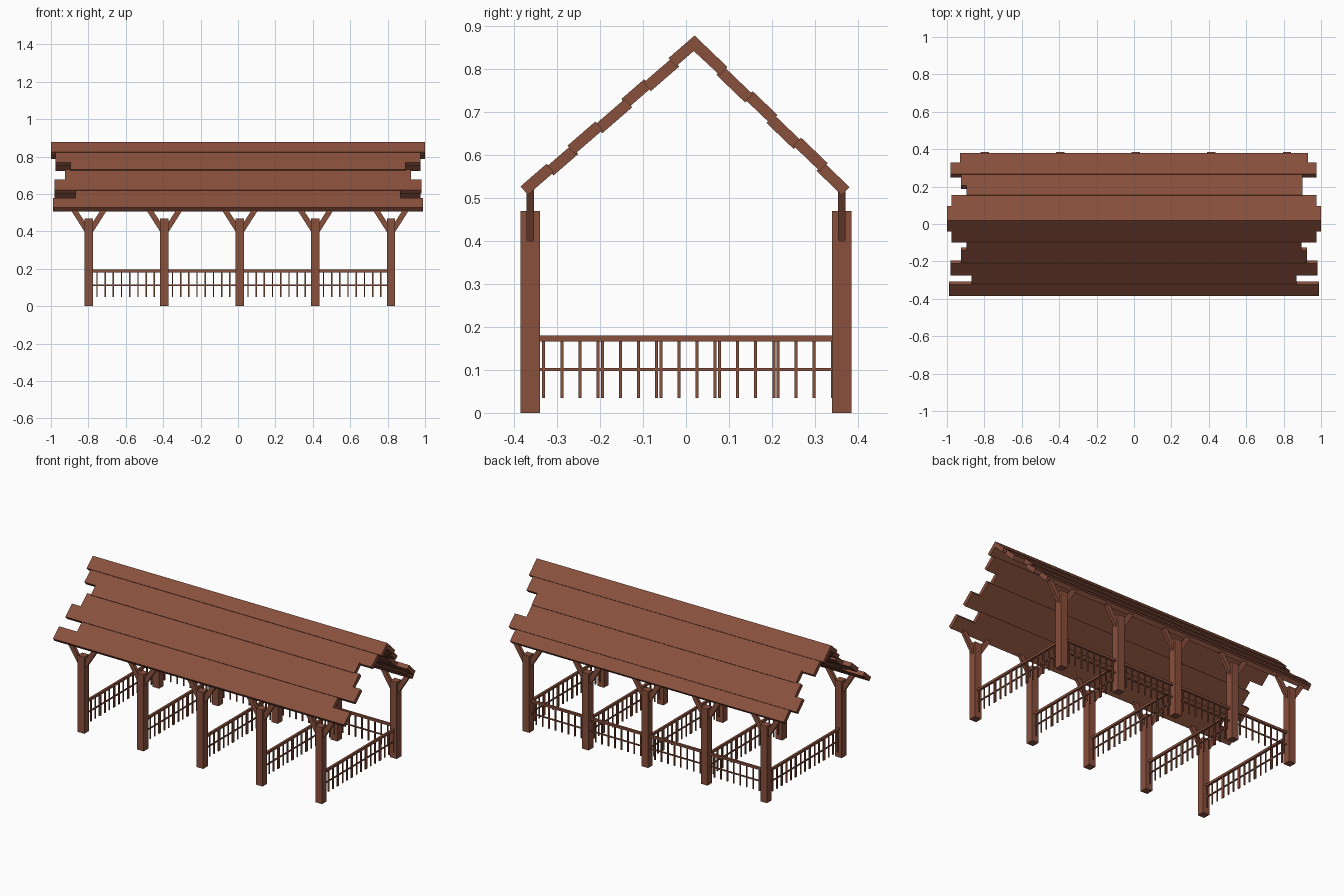
import bpy, bmesh
from mathutils import Vector

if "Cube" in bpy.data.objects:
    bpy.data.objects.remove(bpy.data.objects["Cube"])

wood = bpy.data.materials.new("brown_wood")
wood.diffuse_color = (0.25, 0.08, 0.046, 1)
wood.use_nodes = True
wood.node_tree.nodes["Principled BSDF"].inputs["Base Color"].default_value = wood.diffuse_color


def finish(name, bm):
    bmesh.ops.recalc_face_normals(bm, faces=bm.faces)
    me = bpy.data.meshes.new(name)
    bm.to_mesh(me)
    bm.free()
    me.materials.append(wood)
    ob = bpy.data.objects.new(name, me)
    bpy.context.collection.objects.link(ob)


def prism(bm, a, b):
    """Solid between two matching quads."""
    va = [bm.verts.new(p) for p in a]
    vb = [bm.verts.new(p) for p in b]
    bm.faces.new(va)
    bm.faces.new(vb[::-1])
    for i in range(4):
        j = (i + 1) % 4
        bm.faces.new((va[i], vb[i], vb[j], va[j]))


def box(bm, x0, x1, y0, y1, z0, z1):
    quad = [(x0, y0), (x1, y0), (x1, y1), (x0, y1)]
    prism(bm, [(x, y, z0) for x, y in quad], [(x, y, z1) for x, y in quad])


POST_X = [-0.797 + 0.4037 * i for i in range(5)]
HALF = 0.0225
Y_POST = 0.3625

# Posts and the V braces under the eaves
for side, sy in (("front", -1), ("back", 1)):
    for i, px in enumerate(POST_X):
        y = sy * Y_POST
        bm = bmesh.new()
        box(bm, px - HALF, px + HALF, y - HALF, y + HALF, 0, 0.47)
        finish(f"{side}_post_{i + 1}", bm)
        bm = bmesh.new()
        for s in (-1, 1):
            prof = [(0.01, 0.378), (0.102, 0.522), (0.068, 0.522), (0.01, 0.432)]
            prism(bm, [(px + s * x, y - 0.009, z) for x, z in prof],
                  [(px + s * x, y + 0.009, z) for x, z in prof])
        finish(f"{side}_braces_{i + 1}", bm)

# Railings across the building, one at each pair of posts
T = 0.0035
for i, px in enumerate(POST_X):
    bm = bmesh.new()
    box(bm, px - 0.007, px + 0.007, -0.345, 0.345, 0.166, 0.180)
    box(bm, px - T, px + T, -0.345, 0.345, 0.097, 0.104)
    for g in range(5):
        for k in range(4):
            y = -0.331 + 0.1362 * g + 0.0422 * k
            box(bm, px - T, px + T, y - T, y + T, 0.035, 0.17)
    finish(f"cross_railing_{i + 1}", bm)

# Railings along the back, between neighbouring posts
for i in range(4):
    bm = bmesh.new()
    x0, x1 = POST_X[i], POST_X[i + 1]
    y = Y_POST
    box(bm, x0, x1, y - 0.007, y + 0.007, 0.181, 0.195)
    box(bm, x0, x1, y - T, y + T, 0.108, 0.115)
    for k in range(8):
        x = x0 + 0.043 + 0.0438 * k
        box(bm, x - T, x + T, y - T, y + T, 0.05, 0.185)
    finish(f"back_railing_{i + 1}", bm)

# Roof boards: cross-section in y/z, drawn out along x
RIDGE = Vector((0.02, 0.878))
INNER = Vector((0.018, 0.842))
THICK = 0.026


def roof_slope(name, eave, boards):
    run = eave - RIDGE
    d = run.normalized()
    n = Vector((-d.y, d.x))
    if n.y < 0:
        n = -n
    total = run.length
    for i, (s0, s1, x0, x1, sunk) in enumerate(boards):
        drop = n * (-0.005 if sunk else 0)
        lap = 0.006 if sunk else 0     # sunk boards tuck under neighbours
        a = RIDGE + d * (s0 * total - lap) + drop
        b = RIDGE + d * (s1 * total + (lap if s1 < 1 else 0)) + drop
        prof = [a, b, b - n * THICK, INNER if i == 0 else a - n * THICK]
        bm = bmesh.new()
        prism(bm, [(x0, p.x, p.y) for p in prof], [(x1, p.x, p.y) for p in prof])
        finish(f"{name}_roof_board_{i + 1}", bm)


roof_slope("front", Vector((-0.385, 0.527)), [
    (0.00, 0.15, -1.00, 1.00, False),
    (0.15, 0.29, -0.975, 0.975, True),
    (0.29, 0.42, -0.895, 0.895, False),
    (0.42, 0.57, -0.925, 0.925, True),
    (0.57, 0.73, -0.98, 0.98, False),
    (0.73, 0.85, -0.87, 0.87, True),
    (0.85, 1.00, -0.988, 0.988, False),
])
roof_slope("back", Vector((0.384, 0.529)), [
    (0.00, 0.21, -1.00, 1.00, False),
    (0.21, 0.37, -0.975, 0.975, True),
    (0.37, 0.53, -0.895, 0.90, False),
    (0.53, 0.68, -0.925, 0.90, True),
    (0.68, 0.85, -0.98, 0.975, False),
    (0.85, 1.00, -0.93, 0.93, True),
])
